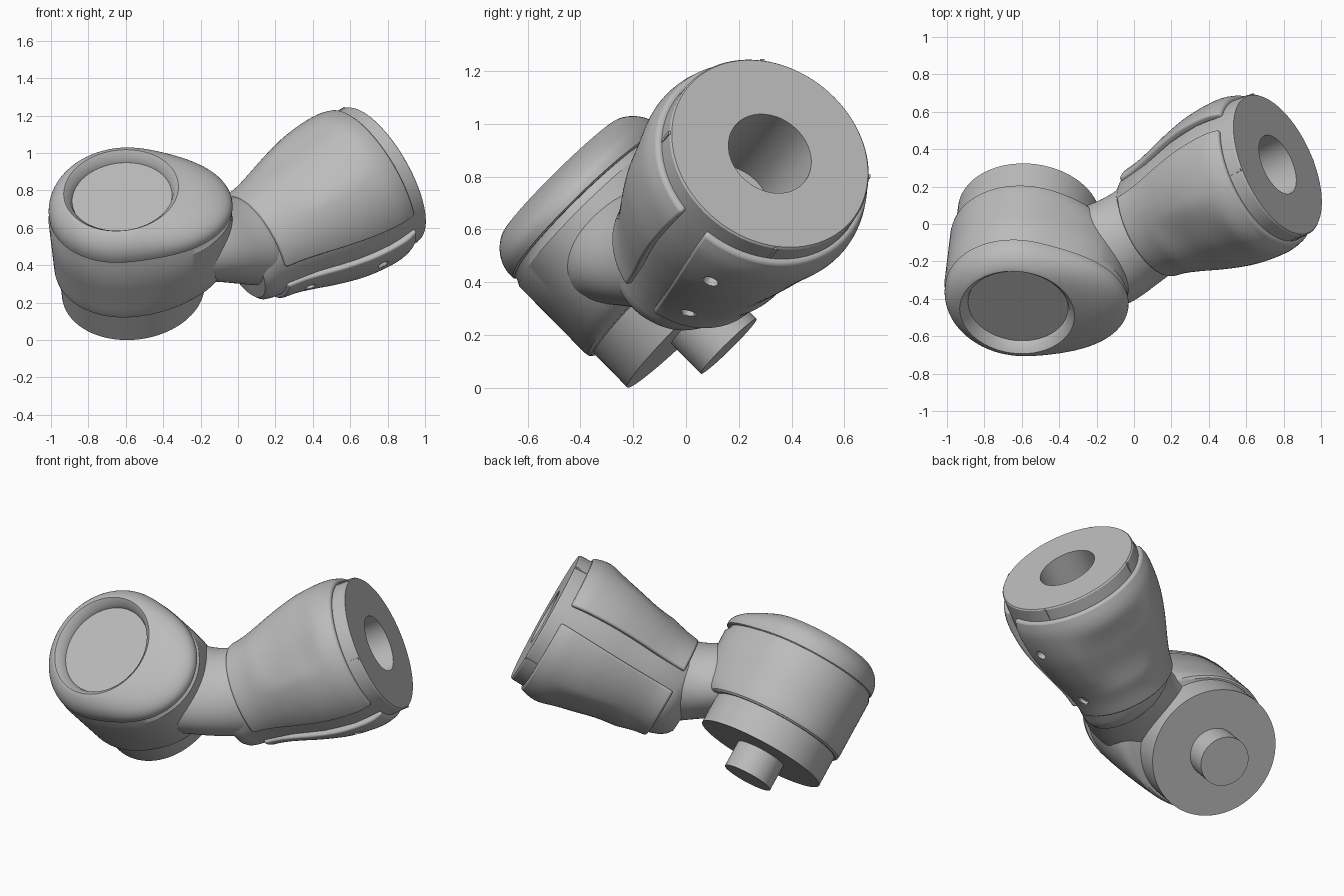
import bpy, bmesh, math
from mathutils import Matrix, Vector

if "Cube" in bpy.data.objects:
    bpy.data.objects.remove(bpy.data.objects["Cube"])

grey = bpy.data.materials.new("satin_grey")
grey.use_nodes = True
grey.diffuse_color = (0.5, 0.5, 0.5, 1)
grey.node_tree.nodes["Principled BSDF"].inputs["Base Color"].default_value = (0.5, 0.5, 0.5, 1)

# Joint frame: local z is the drum axis, local x is the arm axis
drum_dir = Vector((-0.087, -0.70, 0.71)).normalized()
arm_dir = Vector((0.806, 0.37, 0.46))
arm_dir = (arm_dir - drum_dir * arm_dir.dot(drum_dir)).normalized()
side_dir = drum_dir.cross(arm_dir)
FRAME = Matrix((arm_dir, side_dir, drum_dir)).transposed().to_4x4()
FRAME.translation = (-0.56, 0.05, 0.27)
ARM_Y, ARM_Z, ARM_END = -0.284, 0.135, 1.455
TAU = 2 * math.pi


def finish(name, bm, angle=32):
    bmesh.ops.recalc_face_normals(bm, faces=bm.faces)
    mesh = bpy.data.meshes.new(name)
    bm.to_mesh(mesh)
    bm.free()
    mesh.materials.append(grey)
    obj = bpy.data.objects.new(name, mesh)
    bpy.context.collection.objects.link(obj)
    obj.matrix_world = FRAME
    bpy.ops.object.select_all(action="DESELECT")
    obj.select_set(True)
    bpy.context.view_layer.objects.active = obj
    bpy.ops.object.shade_smooth_by_angle(angle=math.radians(angle))
    return obj


def loft(name, rings):
    """Skin a list of closed point rings and cap both ends."""
    bm = bmesh.new()
    rows = [[bm.verts.new(p) for p in ring] for ring in rings]
    n = len(rows[0])
    for a, b in zip(rows, rows[1:]):
        for i in range(n):
            j = (i + 1) % n
            bm.faces.new((a[i], a[j], b[j], b[i]))
    bm.faces.new(rows[0])
    bm.faces.new(rows[-1])
    return finish(name, bm)


def drum_ring(h, radius, n=96):
    """Ring round the drum axis; radius is a function of angle."""
    return [(radius(a) * math.cos(a), radius(a) * math.sin(a), h)
            for a in (TAU * i / n for i in range(n))]


def arm_point(t, r, a, shift=0):
    return (ARM_END + t, ARM_Y + shift + r * math.cos(a), ARM_Z + r * math.sin(a))


def teardrop(base, lobe):
    """Round outline with a lobe reaching towards the arm."""
    return lambda a: base + lobe * max(0, math.cos(a + math.radians(41))) ** 3


def circle(r):
    return lambda a: r


def blend(f, g, s):
    return lambda a: f(a) * (1 - s) + g(a) * s


def curve(points, x):
    """Smooth interpolation through a short profile."""
    last = len(points) - 1
    k = max(i for i in range(last) if i == 0 or points[i][0] <= x)

    def slope(i):
        a, b = points[max(i - 1, 0)], points[min(i + 1, last)]
        return (b[1] - a[1]) / (b[0] - a[0])

    (x0, y0), (x1, y1) = points[k], points[k + 1]
    d = x1 - x0
    s = (x - x0) / d
    ease = s * s * (3 - 2 * s)
    return (y0 + (y1 - y0) * ease + d * slope(k) * s * (1 - s) ** 2
            - d * slope(k + 1) * s * s * (1 - s))


# Drum: pin, base and body with a groove under the cap
loft("centre_pin", [drum_ring(h, circle(0.148)) for h in (-0.16, 0.02)])
loft("drum_base", [drum_ring(h, circle(0.383)) for h in (0, 0.22)])
loft("drum_body", [drum_ring(h, teardrop(r, k)) for h, r, k in (
    (0.18, 0.393, 0.06), (0.19, 0.403, 0.085), (0.21, 0.406, 0.11), (0.25, 0.406, 0.14),
    (0.31, 0.406, 0.16), (0.4, 0.406, 0.17), (0.56, 0.406, 0.172), (0.585, 0.393, 0.165),
    (0.61, 0.393, 0.16))])

# Rounded cap with a recessed disc
outline = teardrop(0.4, 0.187)
cap = [drum_ring(0.595, blend(outline, circle(0.3), 0.06)), drum_ring(0.6, outline)]
sweep = 1.05
for i in range(13):
    q = i / 12 * sweep
    cap.append(drum_ring(0.615 + 0.13 * math.sin(q) / math.sin(sweep),
                         blend(outline, circle(0.318), (1 - math.cos(q)) / (1 - math.cos(sweep)))))
cap += [drum_ring(h, circle(r)) for h, r in ((0.748, 0.308), (0.72, 0.278), (0.69, 0.268))]
loft("drum_cap", cap)

# Neck joining drum and arm: x, y, z, half width, half height
sections = ((-0.1, -0.04, 0.39, 0.3, 0.17), (0.1, -0.1, 0.385, 0.33, 0.2),
            (0.24, -0.16, 0.365, 0.335, 0.225), (0.37, -0.225, 0.315, 0.31, 0.25),
            (0.48, -0.265, 0.25, 0.28, 0.255), (0.58, -0.284, 0.185, 0.272, 0.262),
            (0.72, -0.284, 0.14, 0.275, 0.275))
neck = loft("neck", [[(x, y + w * math.cos(TAU * i / 48), z + h * math.sin(TAU * i / 48))
                      for i in range(48)] for x, y, z, w, h in sections])
smooth = neck.modifiers.new("smooth", "SUBSURF")
smooth.levels = smooth.render_levels = 2

# Arm core with the deep bore in its end face; the tail leans to one side
core = ((-0.42, 0.169, 0), (0, 0.169, 0), (0, 0.4, 0), (-0.008, 0.406, 0), (-0.1, 0.41, 0),
        (-0.25, 0.415, 0), (-0.45, 0.383, 0), (-0.65, 0.325, 0), (-0.85, 0.288, 0),
        (-0.9, 0.268, -0.018), (-0.94, 0.24, -0.042), (-0.965, 0.205, -0.06))
loft("arm_core", [[arm_point(t, r, TAU * i / 96, shift) for i in range(96)] for t, r, shift in core])

# Two shell covers, half a turn apart, each with a shallow scoop
shell = ((-0.84, 0.312), (-0.75, 0.327), (-0.65, 0.355), (-0.55, 0.387), (-0.45, 0.415),
         (-0.36, 0.435), (-0.25, 0.447), (-0.15, 0.447), (-0.08, 0.43))


def cover_radius(t, a):
    scoop = max(0, 1 - abs((t + 0.43) / 0.25) ** 3) ** 2
    facing = max(0, 1 - abs((a - math.pi / 2) / 0.7) ** 3) ** 2
    return curve(shell, t) - 0.03 * scoop * facing


for name, turn in (("upper_cover", 0), ("lower_cover", math.pi)):
    rings = []
    for i in range(31):
        t = -0.84 + 0.76 * i / 30
        gap = math.radians(8 + 5 * (1 - i / 30))
        angles = [gap + (math.pi - 2 * gap) * j / 56 for j in range(57)]
        outer = [arm_point(t, cover_radius(t, a), a + turn) for a in angles]
        inner = [arm_point(t, cover_radius(t, a) - 0.04, a + turn) for a in reversed(angles)]
        rings.append(outer + inner)
    cover = loft(name, rings)
    bevel = cover.modifiers.new("soft_edge", "BEVEL")
    bevel.width, bevel.segments, bevel.limit_method = 0.012, 3, "ANGLE"
    bevel.angle_limit = math.radians(50)

    # Screw holes along one edge of the cover
    for k, (t, deg) in enumerate(((-0.3, 25), (-0.7, 32))):
        a = math.radians(deg)
        out = Vector((0, math.cos(a + turn), math.sin(a + turn)))
        bm = bmesh.new()
        bmesh.ops.create_cone(bm, cap_ends=True, segments=24, radius1=0.03, radius2=0.03, depth=0.12)
        bm.transform(Matrix.Translation(arm_point(t, cover_radius(t, a), a + turn))
                     @ out.to_track_quat("Z", "Y").to_matrix().to_4x4())
        cutter = finish(f"{name}_screw_cutter_{k + 1}", bm)
        cutter.hide_render = True
        cutter.hide_set(True)
        cut = cover.modifiers.new("screw_hole", "BOOLEAN")
        cut.object, cut.operation, cut.solver = cutter, "DIFFERENCE", "EXACT"

# Index ticks on the end ring
for k, deg in enumerate((45, 130, 225, 310)):
    bm = bmesh.new()
    bmesh.ops.create_cube(bm, size=1)
    a = math.radians(deg)
    bm.transform(Matrix.Translation(arm_point(-0.04, 0.407, a))
                 @ Matrix.Rotation(a, 4, "X") @ Matrix.Diagonal((0.07, 0.009, 0.014, 1)))
    finish(f"index_tick_{k + 1}", bm)
